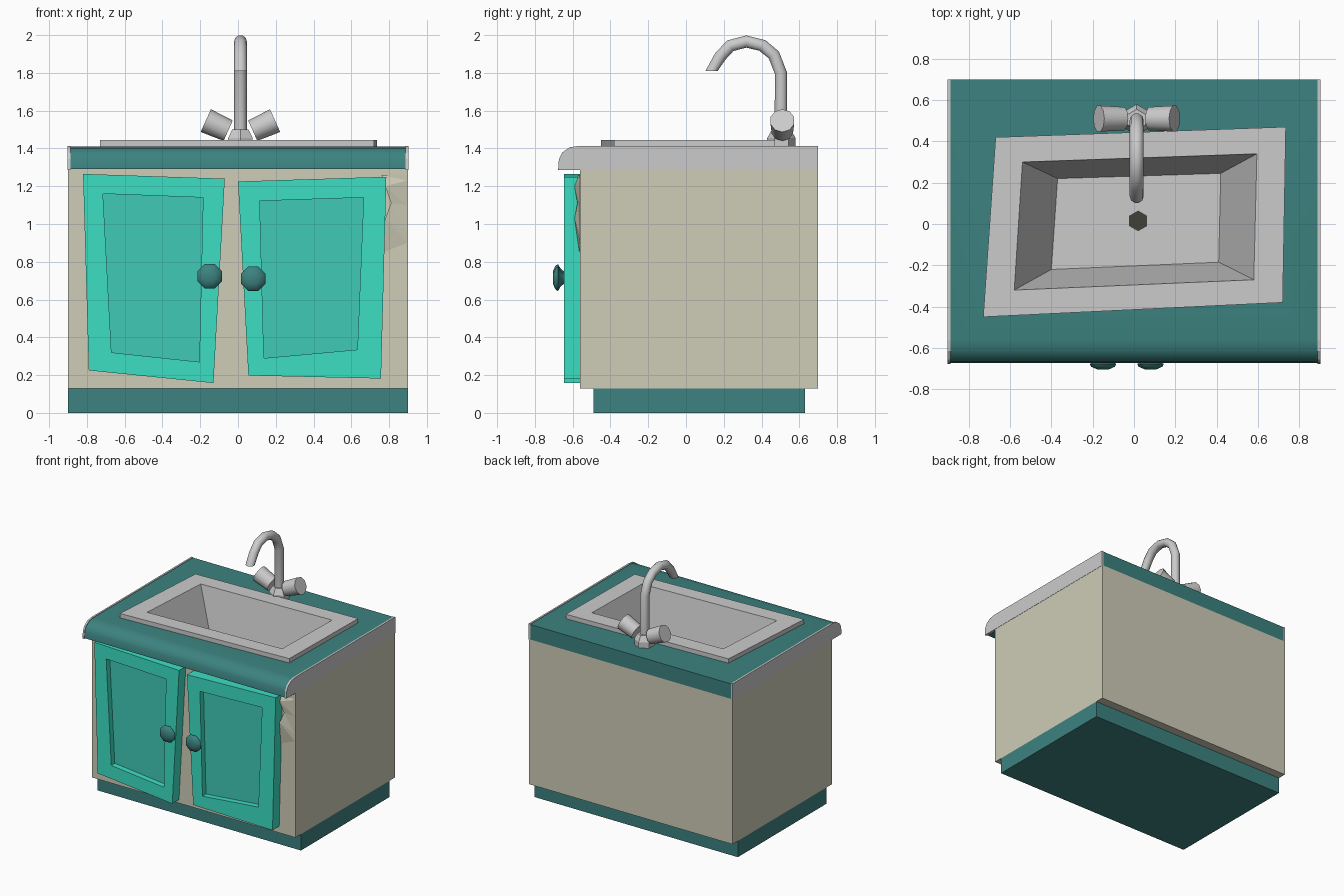
import bpy, bmesh, math
from mathutils import Vector, Matrix

if "Cube" in bpy.data.objects:
    bpy.data.objects.remove(bpy.data.objects["Cube"])


def material(name, rgb):
    m = bpy.data.materials.new(name)
    m.diffuse_color = (*rgb, 1)
    m.use_nodes = True
    m.node_tree.nodes["Principled BSDF"].inputs["Base Color"].default_value = m.diffuse_color
    return m


TEAL = material("teal", (0.045, 0.225, 0.215))
MINT = material("mint", (0.045, 0.74, 0.55))
PANEL = material("panel_mint", (0.05, 0.6, 0.47))
CREAM = material("cream", (0.62, 0.61, 0.48))
DARK = material("drain_dark", (0.05, 0.055, 0.04))


def finish(name, bm, mats=(), smooth=None):
    bmesh.ops.recalc_face_normals(bm, faces=bm.faces)
    me = bpy.data.meshes.new(name)
    bm.to_mesh(me)
    bm.free()
    for m in mats:
        me.materials.append(m)
    if smooth:
        for p in me.polygons:
            p.use_smooth = True
        me.set_sharp_from_angle(angle=math.radians(smooth))
    ob = bpy.data.objects.new(name, me)
    bpy.context.collection.objects.link(ob)
    return ob


def loft(name, rings, mats=(), smooth=None, start=True, end=True, end_mat=0):
    """Join successive rings of points with quads and cap the ends."""
    bm = bmesh.new()
    vs = [[bm.verts.new(p) for p in r] for r in rings]
    n = len(vs[0])
    for a, b in zip(vs, vs[1:]):
        for i in range(n):
            j = (i + 1) % n
            bm.faces.new((a[i], a[j], b[j], b[i]))
    if start:
        bm.faces.new(vs[0][::-1])
    if end:
        bm.faces.new(vs[-1]).material_index = end_mat
    return finish(name, bm, mats, smooth)


def flat(pts, z):
    return [(x, y, z) for x, y in pts]


def upright(pts, y):
    return [(x, y, z) for x, z in pts]


def rect(x0, x1, y0, y1):
    return [(x0, y0), (x1, y0), (x1, y1), (x0, y1)]


def turned(name, origin, axis, profile, sides, mats=(), smooth=None):
    """Lathe a (distance along axis, radius) profile around an axis."""
    rot = Vector(axis).to_track_quat('Z', 'Y').to_matrix()
    o = Vector(origin)
    rings = []
    for d, r in profile:
        rings.append([o + rot @ Vector((r * math.cos(a), r * math.sin(a), d))
                      for a in [math.tau * (i + 0.5) / sides for i in range(sides)]])
    return loft(name, rings, mats, smooth)


# Plinth and cabinet body (top left open for the basin)
plinth = rect(-0.9, 0.9, -0.49, 0.63)
loft("plinth", [flat(plinth, 0), flat(plinth, 0.13)], [TEAL])
shell = rect(-0.9, 0.9, -0.56, 0.70)
loft("cabinet_body", [flat(shell, 0.13), flat(shell, 1.29)], [CREAM], end=False)

# Rough wood bulging out beside the right door
bm = bmesh.new()
inner = [bm.verts.new(p) for p in ((0.76, -0.57, 1.26), (0.78, -0.59, 1.2), (0.81, -0.575, 1.11),
                                   (0.78, -0.59, 1.03), (0.77, -0.565, 0.85))]
outer = [bm.verts.new((0.895, -0.561, z)) for z in (1.26, 1.23, 1.1, 0.96, 0.9)]
for i in range(4):
    bm.faces.new((inner[i], inner[i + 1], outer[i + 1]))
    bm.faces.new((inner[i], outer[i + 1], outer[i]))
finish("rough_wood", bm, [CREAM])

# Countertop with rounded front lip, hole for the basin, grey end caps
lip = [(0.70, 1.29), (0.70, 1.41), (-0.56, 1.41), (-0.61, 1.402), (-0.65, 1.375),
       (-0.668, 1.34), (-0.672, 1.29)]
counter = loft("countertop", [[(x, y, z) for y, z in lip] for x in (-0.89, 0.89)], [TEAL], 40)
hole = rect(-0.62, 0.64, -0.35, 0.38)
cutter = loft("basin_cutter", [flat(hole, 1.0), flat(hole, 1.6)])
cutter.hide_render = True
cutter.hide_viewport = True
cut = counter.modifiers.new("basin_hole", 'BOOLEAN')
cut.operation = 'DIFFERENCE'
cut.object = cutter
for side, s in (("left", -1), ("right", 1)):
    loft(f"counter_end_{side}",
         [[(s * x, y - (0.005 if y < 0 else 0), z + (0.004 if z > 1.3 else -0.004)) for y, z in lip]
          for x in (0.888, 0.902)])

# Crooked sink: rim, sloping walls and floor
rim = [(-0.73, -0.45), (0.72, -0.38), (0.735, 0.47), (-0.67, 0.42)]
mouth = [(-0.58, -0.32), (0.58, -0.27), (0.595, 0.34), (-0.54, 0.30)]
floor = [(-0.40, -0.22), (0.41, -0.185), (0.42, 0.245), (-0.37, 0.22)]
loft("sink_basin", [flat(rim, 1.405), flat(rim, 1.445), flat(mouth, 1.445), flat(floor, 0.96)],
     start=False)
turned("drain", (0.02, 0.015, 0.955), (0, 0, 1), [(0, 0.05), (0.01, 0.05)], 6, [DARK])

# Crooked doors with recessed panels, and their knobs
doors = {
    "left": ([(-0.82, 1.265), (-0.07, 1.24), (-0.13, 0.158), (-0.79, 0.225)],
             [(-0.715, 1.16), (-0.185, 1.14), (-0.205, 0.27), (-0.67, 0.32)], (-0.15, 0.723)),
    "right": ([(0.0, 1.225), (0.785, 1.25), (0.757, 0.182), (0.055, 0.198)],
              [(0.115, 1.122), (0.665, 1.14), (0.632, 0.335), (0.137, 0.29)], (0.08, 0.71)),
}
for side, (frame, panel, (kx, kz)) in doors.items():
    loft(f"door_{side}", [upright(frame, -0.558), upright(frame, -0.645),
                          upright(panel, -0.645), upright(panel, -0.6)],
         [MINT, PANEL], end_mat=1)
    turned(f"knob_{side}", (kx, -0.635, kz), (0, -1, 0),
           [(0, 0.045), (0.012, 0.03), (0.03, 0.045), (0.042, 0.07), (0.056, 0.062), (0.069, 0.03)],
           8, [TEAL], 50)

# Faucet foot, two tilted handles and swan-neck spout
FX, FY = 0.013, 0.505
turned("faucet_foot", (FX, FY, 1.405), (0, 0, 1), [(0, 0.075), (0.05, 0.075), (0.095, 0.05)], 6)
for side, s in (("left", -1), ("right", 1)):
    turned(f"faucet_handle_{side}", (FX + s * 0.065, FY + 0.005, 1.494), (s * 0.91, 0, 0.41),
           [(0, 0.059), (0.13, 0.066)], 10, smooth=40)

path = [(0.502, 1.45, 0), (0.502, 1.80, 8), (0.465, 1.895, 33), (0.405, 1.945, 58), (0.32, 1.966, 90),
        (0.235, 1.944, 120), (0.182, 1.888, 148), (0.135, 1.81, 180)]
rings = []
for y, z, deg in path:
    a = math.radians(deg)
    rings.append([(FX + 0.034 * math.cos(t), y + 0.034 * math.sin(t) * math.cos(a),
                   z + 0.034 * math.sin(t) * math.sin(a))
                  for t in [math.tau * i / 10 for i in range(10)]])
loft("faucet_spout", rings, smooth=45)
